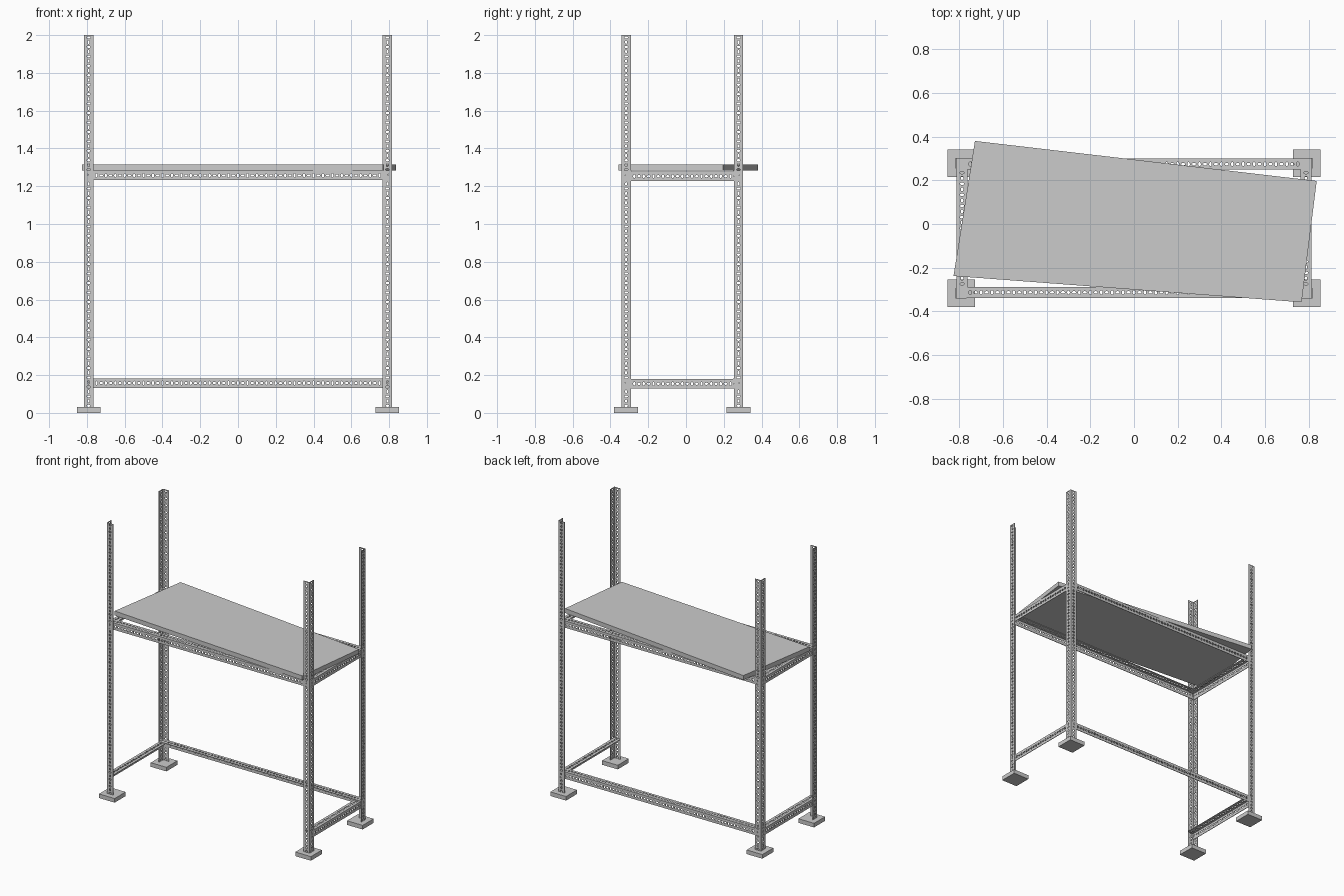
import bpy, bmesh, math
from mathutils import Vector as V

if "Cube" in bpy.data.objects:
    bpy.data.objects.remove(bpy.data.objects["Cube"])

W, T, PITCH = 0.05, 0.004, 0.025      # flange width, sheet thickness, hole spacing
X, Y0, Y1 = 0.816, -0.342, 0.303      # outer faces of the four posts


def finish(bm, name):
    me = bpy.data.meshes.new(name)
    bm.to_mesh(me)
    bm.free()
    ob = bpy.data.objects.new(name, me)
    bpy.context.collection.objects.link(ob)
    return ob


def slotted_angle(name, origin, u, v, t, length):
    """L profile: flanges along u and v from the corner, running along t."""
    origin, u, v, t = V(origin), V(u), V(v), V(t)
    n = round(length / PITCH)
    p = length / n
    bm = bmesh.new()
    for side, inward in ((u, v), (v, u)):
        for i in range(n):
            # long slots alternate between lengthways and crosswise
            ra, rc = (0.006, 0.009) if i % 2 else (0.010, 0.006)
            rim, hole = [], []
            for k in range(12):
                s, f = divmod(k, 3)
                c = [(1, -1), (1, 1), (-1, 1), (-1, -1), (1, -1)]
                a = c[s][0] + (c[s + 1][0] - c[s][0]) * f / 3
                b = c[s][1] + (c[s + 1][1] - c[s][1]) * f / 3
                ang = math.radians(-45 + 30 * k)
                mid = origin + side * (W / 2) + t * (p * (i + 0.5))
                rim.append(bm.verts.new(mid + side * (a * W / 2) + t * (b * p / 2)))
                hole.append(bm.verts.new(mid + side * (ra * math.cos(ang)) + t * (rc * math.sin(ang))))
            for k in range(12):
                j = (k + 1) % 12
                f = bm.faces.new((rim[k], rim[j], hole[j], hole[k]))
                f.normal_update()
                if f.normal.dot(inward) < 0:
                    f.normal_flip()
    bmesh.ops.remove_doubles(bm, verts=bm.verts, dist=0.0002)
    ob = finish(bm, name)
    m = ob.modifiers.new("sheet", 'SOLIDIFY')
    m.thickness, m.offset, m.use_even_offset = T, 1, True
    return ob


def prism(name, pts, z0, z1):
    bm = bmesh.new()
    base = bm.faces.new([bm.verts.new((x, y, z0)) for x, y in pts])
    top = bmesh.ops.extrude_face_region(bm, geom=[base])
    bmesh.ops.translate(bm, vec=(0, 0, z1 - z0),
                        verts=[e for e in top["geom"] if isinstance(e, bmesh.types.BMVert)])
    bmesh.ops.recalc_face_normals(bm, faces=bm.faces)
    return finish(bm, name)


# Posts and foot plates
for sx, xn in ((-1, "left"), (1, "right")):
    for y, sy, yn in ((Y0, -1, "front"), (Y1, 1, "back")):
        slotted_angle(f"{yn}_{xn}_post", (sx * X, y, 0.025), (-sx, 0, 0), (0, -sy, 0), (0, 0, 1), 1.975)
        cx, cy, h = sx * 0.79, y - sy * 0.025, 0.063
        prism(f"{yn}_{xn}_foot", [(cx - h, cy - h), (cx + h, cy - h), (cx + h, cy + h), (cx - h, cy + h)], 0, 0.03)


# Horizontal rails fitted inside the posts, flat flange on top
def long_rail(name, y, sy, z):
    slotted_angle(name, (-X + T, y - sy * T, z), (0, -sy, 0), (0, 0, -1), (1, 0, 0), 2 * (X - T))


def side_rail(name, sx, z):
    slotted_angle(name, (sx * (X - T), Y0 + T, z - T), (-sx, 0, 0), (0, 0, -1), (0, 1, 0), Y1 - Y0 - 2 * T)


long_rail("upper_front_rail", Y0, -1, 1.282)
long_rail("upper_back_rail", Y1, 1, 1.282)
long_rail("lower_back_rail", Y1, 1, 0.183)
for sx, xn in ((-1, "left"), (1, "right")):
    side_rail(f"upper_{xn}_rail", sx, 1.282)
    side_rail(f"lower_{xn}_rail", sx, 0.183)

# Loose, skewed shelf board
prism("shelf_board", [(-0.728, 0.38), (-0.826, -0.238), (0.767, -0.358), (0.836, 0.197)], 1.282, 1.314)
